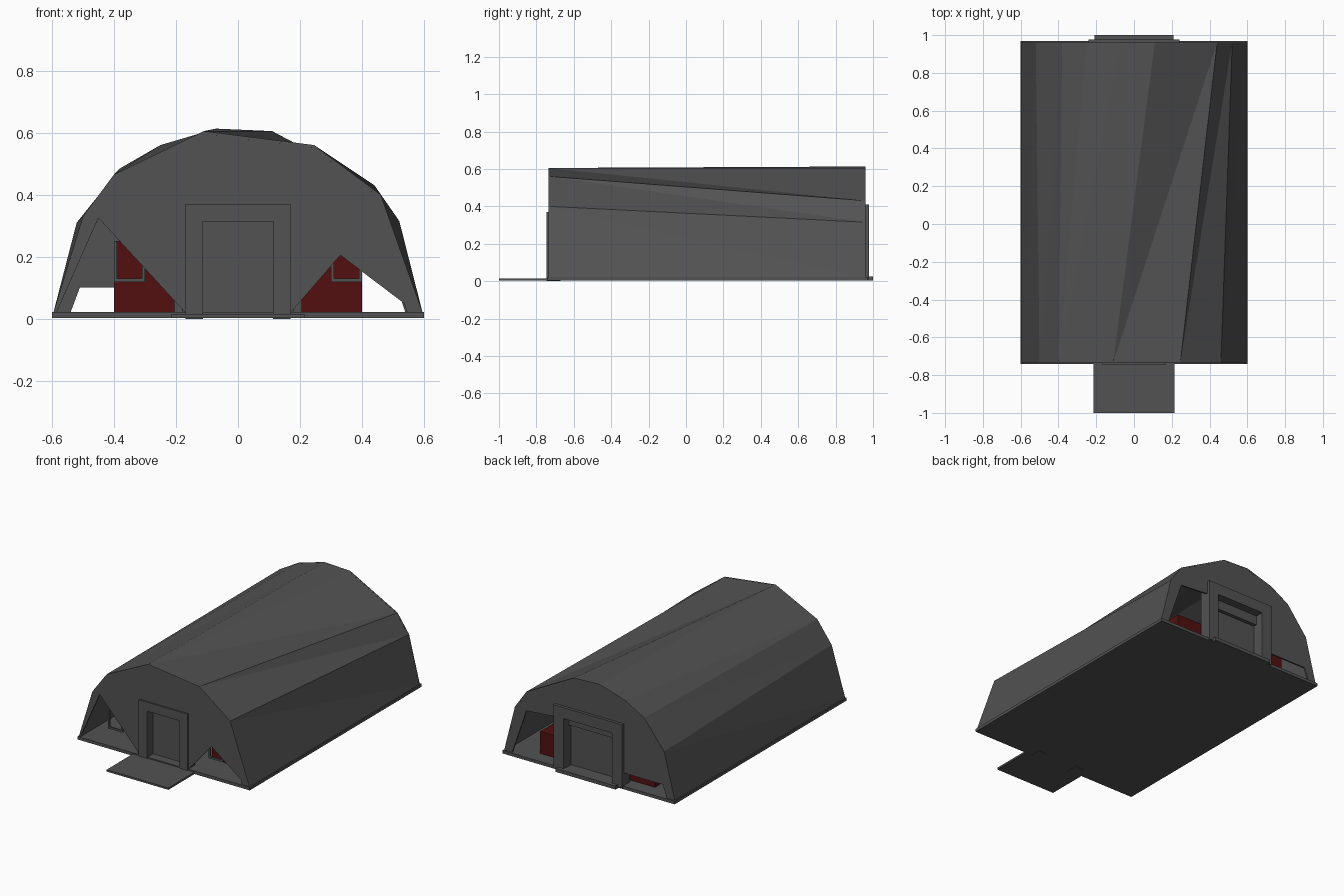
import bpy
import bmesh

cube = bpy.data.objects.get("Cube")
if cube:
    bpy.data.objects.remove(cube)


def material(name, rgb):
    mat = bpy.data.materials.new(name)
    mat.use_nodes = True
    mat.diffuse_color = (*rgb, 1)
    mat.node_tree.nodes["Principled BSDF"].inputs["Base Color"].default_value = (*rgb, 1)
    return mat


GRAY = material("dark gray", (0.085, 0.085, 0.085))
RED = material("dark red", (0.085, 0.005, 0.005))


def finish(name, bm, mat):
    bmesh.ops.recalc_face_normals(bm, faces=bm.faces)
    mesh = bpy.data.meshes.new(name)
    bm.to_mesh(mesh)
    bm.free()
    mesh.materials.append(mat)
    obj = bpy.data.objects.new(name, mesh)
    bpy.context.collection.objects.link(obj)
    return obj


def box(name, x, y, z, mat=GRAY):
    bm = bmesh.new()
    bmesh.ops.create_cube(bm, size=1)
    for v in bm.verts:
        v.co = [(lo + hi) / 2 + c * (hi - lo) for c, (lo, hi) in zip(v.co, (x, y, z))]
    return finish(name, bm, mat)


def wall(name, outline, y, depth):
    """Upright plate cut to an outline in x and z."""
    bm = bmesh.new()
    face = bm.faces.new([bm.verts.new((x, y, z)) for x, z in outline])
    ext = bmesh.ops.extrude_face_region(bm, geom=[face])
    moved = [g for g in ext["geom"] if isinstance(g, bmesh.types.BMVert)]
    bmesh.ops.translate(bm, verts=moved, vec=(0, depth, 0))
    return finish(name, bm, GRAY)


def portal(name, outer, inner, top, head, y, foot):
    """Thick door frame: two posts and a lintel in one outline."""
    pts = [(-outer, foot), (-outer, top), (outer, top), (outer, foot),
           (inner, foot), (inner, head), (-inner, head), (-inner, foot)]
    return wall(name, pts, y[0], y[1] - y[0])


# Arched roof, lofted between two faceted end profiles
front = [(-.595, .02), (-.5, .33), (-.4, .465), (-.4, .465), (-.11, .605),
         (-.11, .605), (.245, .56), (.46, .4), (.595, .02)]
back = [(-.595, .02), (-.52, .31), (-.38, .485), (-.25, .56), (-.07, .613),
        (.11, .605), (.44, .43), (.52, .315), (.595, .02)]
bm = bmesh.new()
rows = [[bm.verts.new((x, y, z)) for x, z in prof]
        for prof, y in ((front, -.735), (back, .96))]
for i in range(len(front) - 1):
    a, b, c, d = rows[0][i], rows[0][i + 1], rows[1][i + 1], rows[1][i]
    bm.faces.new((a, b, c))
    bm.faces.new((a, c, d))
bmesh.ops.remove_doubles(bm, verts=bm.verts, dist=.001)
roof = finish("roof", bm, GRAY)
if sum(p.normal.z for p in roof.data.polygons) < 0:
    roof.data.flip_normals()
shell = roof.modifiers.new("thickness", "SOLIDIFY")
shell.thickness = .01
shell.offset = -1

# End walls with side openings and doorways
wall("front_wall", front[:3] + front[4:5] + front[6:] + [
    (.545, .02), (.535, .05), (.33, .205), (.17, .02), (.12, .02), (.12, .33),
    (-.12, .33), (-.12, .02), (-.17, .02), (-.45, .325), (-.585, .02)], -.735, .01)
wall("back_wall", back + [
    (.54, .02), (.44, .31), (.2, .33), (.2, .37), (-.2, .37),
    (-.2, .1), (-.51, .1), (-.54, .02)], .95, .01)

# Floor slab and door ramps
box("floor", (-.6, .6), (-.74, .97), (.003, .022))
box("front_ramp", (-.215, .215), (-1, -.73), (.003, .015))
box("back_sill", (-.21, .21), (.96, 1), (.003, .025))

# Door frames and recessed doors
portal("front_door_frame", .17, .113, .37, .313, (-.745, -.67), 0)
box("front_door", (-.12, .12), (-.685, -.675), (.02, .32))
portal("back_door_frame", .24, .168, .41, .34, (.9, .978), .01)
box("back_door", (-.18, .18), (.89, .902), (.02, .35))
box("back_door_header", (-.17, .17), (.9, .925), (.28, .345))

# Window frames and storage crates on both sides
for side, s in (("left", 1), ("right", -1)):
    def span(a, b):
        return tuple(sorted((a * s, b * s)))
    box(side + "_window_sill", span(.3, .4), (-.72, -.71), (.118, .13))
    for k, x in enumerate((.3, .39)):
        box(f"{side}_window_jamb_{k}", span(x, x + .01), (-.72, -.71), (.13, .25))
    box(side + "_front_crate", span(.205, .4), (-.55, 0), (.022, .25), RED)
    box(side + "_back_crate", span(.205, .4), (0, .88), (.022, .16), RED)
